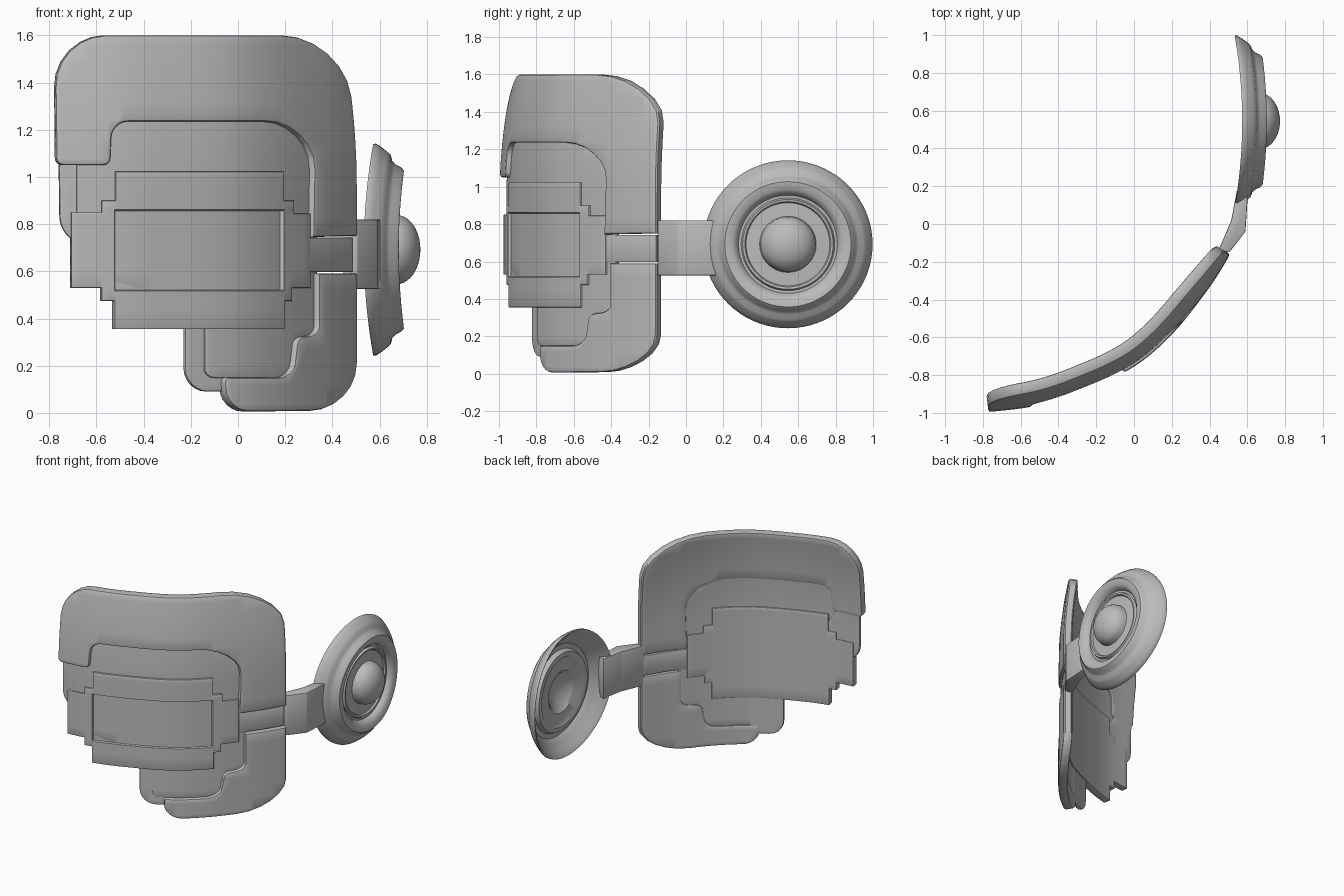
import bpy, bmesh, math
from mathutils import Vector

if "Cube" in bpy.data.objects:
    bpy.data.objects.remove(bpy.data.objects["Cube"])

grey = bpy.data.materials.new("grey")
grey.diffuse_color = (0.5, 0.5, 0.5, 1)
grey.use_nodes = True
grey.node_tree.nodes["Principled BSDF"].inputs["Base Color"].default_value = grey.diffuse_color

# plan curve of the wrapped shield (x, y of the outer face)
PLAN = [(-0.9, -1.01), (-0.77, -0.998), (-0.52, -0.965), (-0.3, -0.895), (0, -0.755),
        (0.2, -0.585), (0.4, -0.335), (0.51, -0.16), (0.6, 0.0)]


def plan_y(x):
    i = 1
    while i < len(PLAN) - 3 and x > PLAN[i + 1][0]:
        i += 1
    (xa, ya), (x0, y0), (x1, y1), (xb, yb) = PLAN[i - 1:i + 3]
    h = x1 - x0
    t = (x - x0) / h
    m0, m1 = (y1 - ya) / (x1 - xa) * h, (yb - y0) / (xb - x0) * h
    return ((2*t**3 - 3*t**2 + 1) * y0 + (t**3 - 2*t**2 + t) * m0
            + (3*t**2 - 2*t**3) * y1 + (t**3 - t**2) * m1)


def wrap(x, depth, z):
    """Map flat x, depth, z onto the curved shield; the top leans inward."""
    s = (plan_y(x + 0.005) - plan_y(x - 0.005)) / 0.01
    d = depth + 0.075 * max(0, (z - 0.95) / 0.65) ** 2
    n = math.hypot(1, s)
    return Vector((x - s / n * d, plan_y(x) + d / n, z))


def rounded(points, steps=6):
    """Outline from (x, z, corner radius)."""
    out = []
    for i, p in enumerate(points):
        c = Vector(p[:2])
        r = p[2] if len(p) > 2 else 0
        if r == 0:
            out.append(c)
            continue
        a, b = Vector(points[i - 1][:2]), Vector(points[(i + 1) % len(points)][:2])
        a, b = c + (a - c).normalized() * r, c + (b - c).normalized() * r
        m = a + b - c
        for k in range(steps + 1):
            w = k / steps * math.pi / 2
            out.append(m + (a - m) * math.cos(w) + (b - m) * math.sin(w))
    return out


def finish(bm, name, angle=35):
    bmesh.ops.recalc_face_normals(bm, faces=bm.faces)
    me = bpy.data.meshes.new(name)
    bm.to_mesh(me)
    bm.free()
    me.materials.append(grey)
    ob = bpy.data.objects.new(name, me)
    bpy.context.collection.objects.link(ob)
    bpy.ops.object.select_all(action='DESELECT')
    ob.select_set(True)
    bpy.context.view_layer.objects.active = ob
    bpy.ops.object.shade_smooth_by_angle(angle=math.radians(angle))
    return ob


def slab(outline, y0, y1, axis='Y'):
    """Prism of a 2D outline along y (front plates) or z (plan shapes)."""
    bm = bmesh.new()
    put = (lambda p, d: (p[0], d, p[1])) if axis == 'Y' else (lambda p, d: (p[0], p[1], d))
    face = bm.faces.new([bm.verts.new(put(p, y0)) for p in outline])
    ext = bmesh.ops.extrude_face_region(bm, geom=[face], use_keep_orig=True)
    move = Vector(put((0, 0), y1 - y0))
    bmesh.ops.translate(bm, verts=[v for v in ext['geom'] if isinstance(v, bmesh.types.BMVert)], vec=move)
    bmesh.ops.recalc_face_normals(bm, faces=bm.faces)
    return bm


def cut(bm, axis, value):
    no = Vector((1, 0, 0)) if axis == 'X' else Vector((0, 0, 1))
    bmesh.ops.bisect_plane(bm, geom=bm.verts[:] + bm.edges[:] + bm.faces[:], dist=1e-5,
                           plane_co=no * value, plane_no=no)


def plate(name, points, front, back, bevel=0.006, window=None):
    bm = slab(rounded(points), front, back)
    rim = [e for e in bm.edges if abs(e.verts[0].co.y - e.verts[1].co.y) < 1e-6]
    bmesh.ops.bevel(bm, geom=rim, offset=bevel, segments=2, profile=0.5, affect='EDGES')
    for i in range(-19, 14):
        cut(bm, 'X', i * 0.04 + 0.013)
    for i in range(0, 20):
        cut(bm, 'Z', i * 0.08 + 0.037)
    if window:
        x0, x1, z0, z1 = window
        for e in (0, 0.006):
            cut(bm, 'X', x0 + e), cut(bm, 'X', x1 - e)
            cut(bm, 'Z', z0 + e), cut(bm, 'Z', z1 - e)
        for v in bm.verts:
            if (x0 + .004 < v.co.x < x1 - .004 and z0 + .004 < v.co.z < z1 - .004
                    and v.co.y < (front + back) / 2):
                v.co.y += 0.014
    for v in bm.verts:
        v.co = wrap(*v.co)
    return finish(bm, name)


# outer C-shaped frame, open at the left and notched for the strap
plate("outer_frame", [
    (-0.77, 1.05, .03), (-0.77, 1.6, .22), (0.51, 1.6, .26), (0.51, 0.75), (0.32, 0.745),
    (0.33, 1.235, .2), (-0.53, 1.235, .07), (-0.54, 1.05, .03)], 0.0, 0.065, 0.012)
plate("lower_frame", [
    (0.51, 0.59), (0.51, 0.01, .2), (-0.05, 0.005, .1), (-0.055, 0.15, .02),
    (0.235, 0.15, .06), (0.255, 0.32, .03), (0.345, 0.33, .04), (0.345, 0.59)], 0.0, 0.065, 0.012)

# recessed panels behind the frame
plate("inner_panel", [
    (-0.68, 1.1), (-0.5, 1.26), (0.2, 1.26), (0.36, 1.1), (0.36, 0.3), (0.27, 0.3), (0.27, 0.14),
    (-0.13, 0.15, .04), (-0.13, 0.45), (-0.68, 0.6)], 0.028, 0.058)
plate("rear_panel", [
    (-0.755, 1.1), (-0.75, 0.74, .09), (-0.6, 0.7), (-0.21, 0.45), (-0.21, 0.09, .1),
    (0.0, 0.09), (0.0, 0.5), (-0.4, 0.8), (-0.6, 1.1)], 0.036, 0.062)

# stepped band with a sunken window
plate("stepped_band", [
    (-.705, .53), (-.705, .85), (-.575, .85), (-.575, .9), (-.515, .9), (-.515, 1.023),
    (.207, 1.023), (.207, .9), (.25, .9), (.25, .845), (.322, .845), (.322, .53),
    (.243, .53), (.243, .475), (.21, .475), (.21, .355), (-.52, .355), (-.52, .475),
    (-.575, .475), (-.575, .53)], 0.015, 0.068, 0.004, window=(-.52, .205, .515, .862))

# strap running through the frame notch
plate("strap", [(.3, .597), (.3, .743), (.505, .743), (.505, .597)], 0.02, 0.062, 0.004)

# bent arm joining the shield to the ear disc
arm = slab([(.445, -.145), (.505, -.15), (.59, -.04), (.603, .16), (.545, .18), (.515, .02)], .525, .82, 'Z')
bmesh.ops.bevel(arm, geom=arm.edges[:], offset=0.006, segments=2, profile=0.5, affect='EDGES')
finish(arm, "side_arm")

# ear disc: lathed shell (radius, x), slightly saddle-shaped
dome = [(0.147 * math.cos(a), 0.668 + 0.105 * math.sin(a)) for a in
        [math.pi / 2 * k / 10 for k in range(10)]]
hollow = [(0.137 * math.cos(a), 0.64 + 0.09 * math.sin(a)) for a in
          [math.pi / 2 * k / 6 for k in range(5, -1, -1)]]
profile = ([(0.0, 0.773)] + dome[::-1] + [
    (.15, .655), (.222, .65), (.228, .662), (.24, .664), (.248, .648), (.262, .648), (.272, .672),
    (.295, .69), (.335, .692), (.348, .68), (.36, .655), (.375, .64), (.4, .632), (.415, .615),
    (.435, .588), (.449, .565), (.448, .553),
    (.43, .562), (.4, .6), (.36, .625), (.33, .655), (.295, .655), (.28, .625), (.25, .622),
    (.235, .632), (.15, .632)] + hollow + [(0.0, 0.73)])
SEG = 72
bm = bmesh.new()
rings = []
for r, x in profile:
    if r == 0:
        rings.append([bm.verts.new((x, .545, .692))] * SEG)
        continue
    ring = []
    for k in range(SEG):
        a = 2 * math.pi * k / SEG
        bend = -0.02 * math.cos(2 * a) * (r / .45) ** 2
        ring.append(bm.verts.new((x + bend, .545 + r * 1.008 * math.cos(a), .692 + r * math.sin(a))))
    rings.append(ring)
for A, B in zip(rings, rings[1:]):
    for k in range(SEG):
        j = (k + 1) % SEG
        quad = list(dict.fromkeys([A[k], A[j], B[j], B[k]]))
        bm.faces.new(quad)
finish(bm, "ear_disc", 40)
